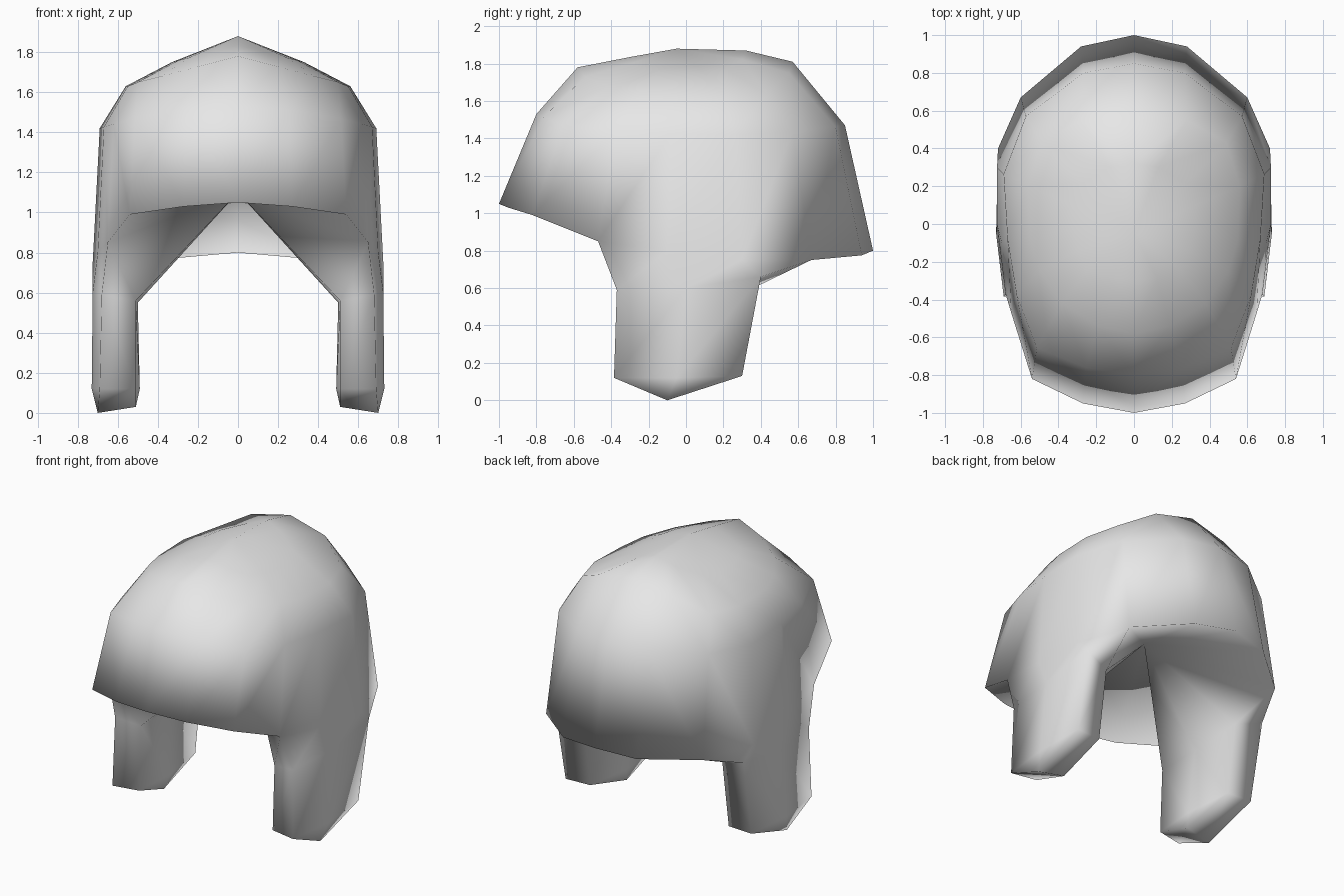
import bpy, bmesh

cube = bpy.data.objects.get("Cube")
if cube:
    bpy.data.objects.remove(cube, do_unlink=True)

grey = bpy.data.materials.new("light_grey")
grey.use_nodes = True
colour = (0.8, 0.8, 0.8, 1)
grey.diffuse_color = colour
grey.node_tree.nodes["Principled BSDF"].inputs["Base Color"].default_value = colour

bm = bmesh.new()


def vert(x, y, z):
    return bm.verts.new((x, y, z))


def face(*corners):
    bm.faces.new(corners)


# Half plan outline of the hood, front centre to back centre
PLAN = [(0, -1), (.37, -.95), (.745, -.82), (.9, -.47), (.97, -.1),
        (1, .31), (.83, .67), (.39, .94), (0, 1)]


def ring(width, front, back, z_front, z_side, z_back, power):
    """One level of the hood: the plan scaled, with its own end heights."""
    verts = []
    for ux, uy in PLAN:
        end, z_end = (front, z_front) if uy < 0 else (back, z_back)
        z = z_side + (z_end - z_side) * (1 - ux ** power)
        verts.append(vert(ux * width, uy * end, z))
    return verts


# Hood, from the uneven rim to the crown
rim = [vert(*p) for p in [(0, -1, 1.05), (.27, -.95, 1.03), (.54, -.82, .99),
                          (.65, -.47, .85), (.7, -.1, .8), (.725, .3, .75),
                          (.6, .67, .75), (.28, .94, .775), (0, 1, .8)]]
brow = ring(.69, .8, .85, 1.53, 1.42, 1.47, 2)
shoulder = [vert(*p) for p in [(0, -.58, 1.78), (.19, -.54, 1.73), (.38, -.42, 1.68),
                               (.5, -.25, 1.65), (.55, -.08, 1.63), (.56, .2, 1.63),
                               (.49, .43, 1.64), (.28, .55, 1.75), (0, .57, 1.81)]]
top = ring(.33, .3, .32, 1.835, 1.75, 1.87, 1)
levels = [rim, brow, shoulder, top]
for low, high in zip(levels, levels[1:]):
    for i in range(len(PLAN) - 1):
        face(low[i], low[i + 1], high[i + 1], high[i])
crown = vert(0, -.05, 1.88)
for a, b in zip(top, top[1:]):
    face(a, b, crown)

# Ear flap: two six-sided loops, outside front to back, then inside back to front
upper = [vert(*p) for p in [(.68, -.37, .59), (.725, 0, .6), (.72, .4, .66),
                            (.53, .36, .6), (.5, 0, .55), (.51, -.33, .56)]]
lower = [vert(*p) for p in [(.69, -.385, .12), (.73, -.05, .12), (.71, .3, .13),
                            (.53, .29, .13), (.49, -.05, .12), (.51, -.35, .12)]]
for i in range(6):
    j = (i + 1) % 6
    face(lower[i], lower[j], upper[j], upper[i])

# Pointed end of the flap
tip_out, tip_in = vert(.7, -.1, 0), vert(.51, -.08, .03)
for a, b, tip in [(0, 1, tip_out), (1, 2, tip_out), (3, 4, tip_in), (4, 5, tip_in)]:
    face(lower[b], lower[a], tip)
face(lower[0], lower[5], tip_in, tip_out)
face(lower[3], lower[2], tip_out, tip_in)

# Flap joined to the rim outside
for i in range(2):
    face(upper[i], upper[i + 1], rim[i + 4], rim[i + 3])
face(upper[2], rim[6], rim[5])
face(upper[0], rim[3], upper[5])
face(rim[6], upper[2], upper[3])

# Lining: closes the rim and the flap up to a peak inside
peak = vert(0, .1, 1.1)
lining = rim[:4] + [upper[5], upper[4], upper[3]] + rim[6:]
for a, b in zip(lining, lining[1:]):
    face(b, a, peak)

bmesh.ops.recalc_face_normals(bm, faces=bm.faces)
mesh = bpy.data.meshes.new("hood_with_flaps")
bm.to_mesh(mesh)
bm.free()
mesh.materials.append(grey)
for poly in mesh.polygons:
    poly.use_smooth = True

hood = bpy.data.objects.new("hood_with_flaps", mesh)
bpy.context.collection.objects.link(hood)
mirror = hood.modifiers.new("other_side", 'MIRROR')
mirror.use_clip = True
